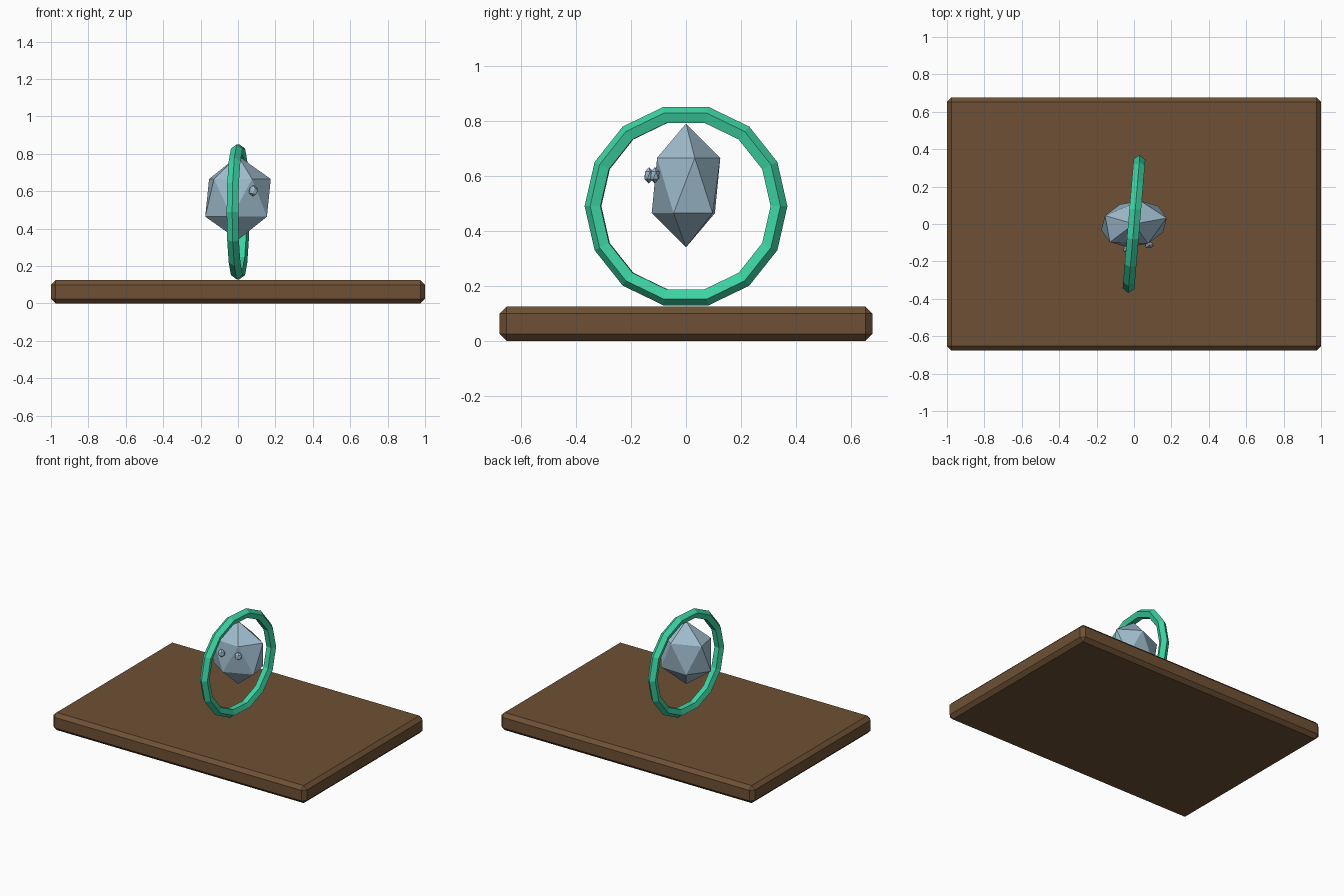
import bpy
import math
from mathutils import Matrix, Vector

if "Cube" in bpy.data.objects:
    bpy.data.objects.remove(bpy.data.objects["Cube"])


def material(name, colour):
    m = bpy.data.materials.new(name)
    m.diffuse_color = (*colour, 1.0)
    m.use_nodes = True
    m.node_tree.nodes["Principled BSDF"].inputs["Base Color"].default_value = m.diffuse_color
    return m


def finish(name, mat):
    obj = bpy.context.object
    obj.name = name
    obj.data.materials.append(mat)
    return obj


wood = material("brown", (0.155, 0.081, 0.035))
mint = material("mint_green", (0.047, 0.66, 0.37))
ice = material("pale_blue", (0.35, 0.51, 0.62))

# Wide board with chamfered edges
bpy.ops.mesh.primitive_cube_add(size=1, location=(0, 0, 0.0625))
board = finish("board", wood)
board.scale = (2.0, 1.355, 0.125)
bpy.ops.object.transform_apply(location=False, rotation=False, scale=True)
bevel = board.modifiers.new("chamfer", 'BEVEL')
bevel.width = 0.025
bevel.segments = 1

# Upright ring, turned slightly about the vertical axis
bpy.ops.mesh.primitive_torus_add(
    major_segments=14, minor_segments=5, major_radius=0.337, minor_radius=0.033,
    location=(0, 0, 0.49), rotation=(math.pi / 2, 0, math.pi / 2 - 0.085))
finish("ring", mint)

# Faceted body and its two small eyes share one turn and one set of proportions
TURN = 0.18
CENTRE = Vector((0, 0, 0.565))


def crystal(name, size, offset):
    place = CENTRE + Matrix.Rotation(TURN, 3, 'Z') @ Vector(offset)
    bpy.ops.mesh.primitive_ico_sphere_add(
        subdivisions=1, radius=1, location=place, rotation=(0, 0, TURN))
    obj = finish(name, ice)
    obj.scale = (0.885 * size, 0.61 * size, size)


crystal("body", 0.225, (0, 0, 0))
for side, label in ((-1, "left"), (1, "right")):
    crystal(label + "_eye", 0.03, (side * 0.06, -0.126, 0.037))
